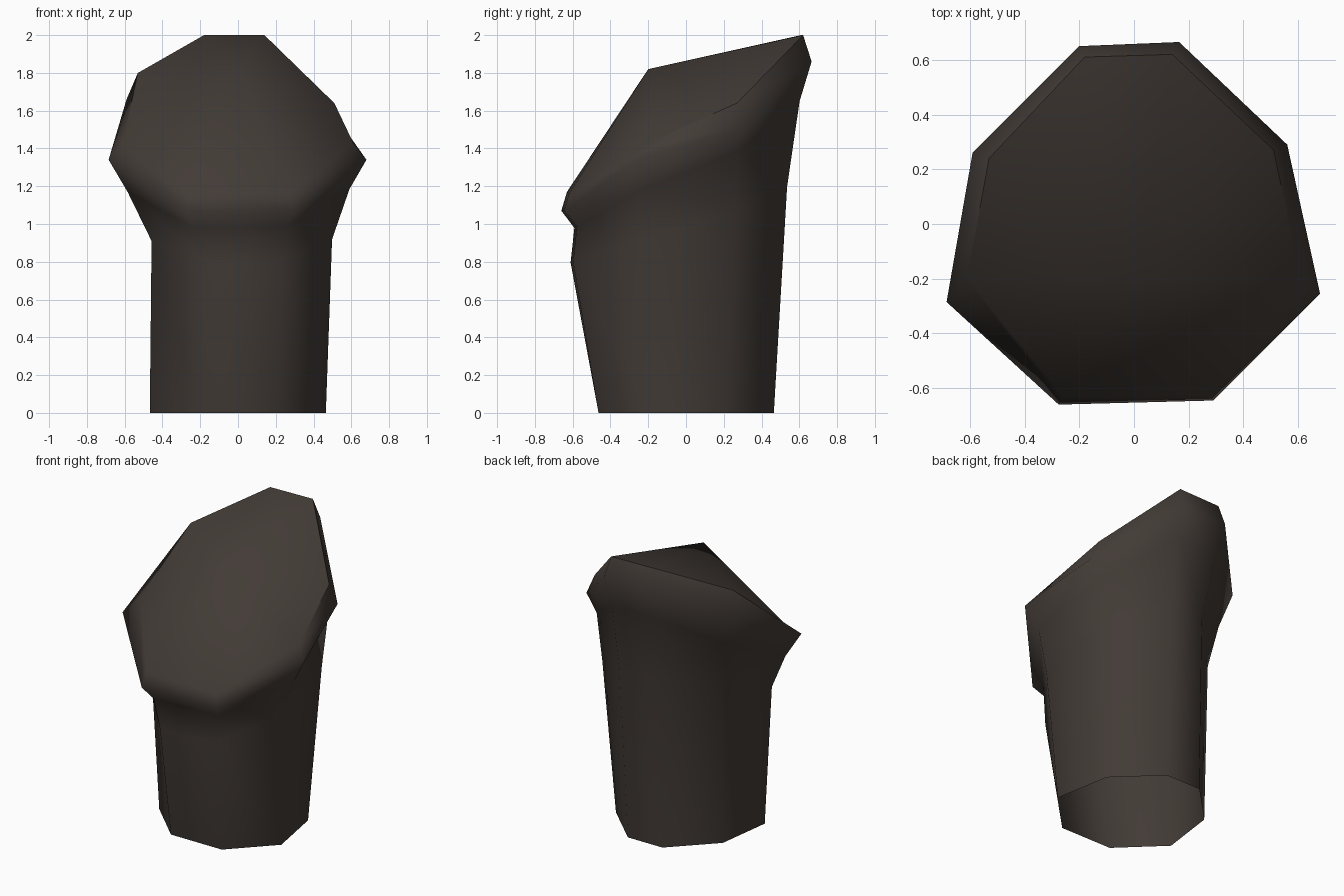
import bpy, bmesh

if "Cube" in bpy.data.objects:
    bpy.data.objects.remove(bpy.data.objects["Cube"])

# Dark weathered material
mat = bpy.data.materials.new("dark warm brown")
mat.diffuse_color = (0.055, 0.044, 0.037, 1)
mat.use_nodes = True
mat.node_tree.nodes["Principled BSDF"].inputs["Base Color"].default_value = mat.diffuse_color

# Uneven octagon outline at the widest part of the head, clockwise from back left
rim = [(-0.20, 0.65), (0.165, 0.665), (0.56, 0.29), (0.68, -0.255),
       (0.29, -0.645), (-0.275, -0.66), (-0.685, -0.285), (-0.59, 0.26)]
rim_z = [1.86, 1.86, 1.51, 1.34, 1.07, 1.07, 1.34, 1.66]
# Edge of the slanted top
top = [(-0.18, 0.61, 2.0), (0.14, 0.62, 2.0), (0.51, 0.27, 1.64), (0.61, -0.20, 1.43),
       (0.27, -0.62, 1.16), (-0.26, -0.63, 1.17), (-0.61, -0.20, 1.43), (-0.53, 0.24, 1.80)]
# Foot outline
foot = [(-0.145, 0.465), (0.12, 0.465), (0.394, 0.204), (0.465, -0.19),
        (0.20, -0.463), (-0.19, -0.463), (-0.467, -0.195), (-0.416, 0.19)]


def tilted(sx, sy, dx, dy, a, b, fixes=()):
    """Scaled copy of the outline on the slanted plane z = a + b*y, with single corners moved."""
    pts = [(x * sx + dx, y * sy + dy, a + b * (y * sy + dy)) for x, y in rim]
    for i, p in fixes:
        pts[i] = p
    return pts


rings = [[(x, y, 0) for x, y in foot],
         # top of shaft
         tilted(0.70, 0.865, 0.022, -0.04, 1.01, 0.35,
                [(2, (0.46, 0.26, 1.06)), (7, (-0.42, 0.22, 1.10))]),
         # underside of head
         tilted(0.86, 0.90, 0.005, 0.003, 1.312, 0.563,
                [(2, (0.497, 0.268, 1.38)), (7, (-0.497, 0.235, 1.41))]),
         # widest rim
         [(x, y, z) for (x, y), z in zip(rim, rim_z)],
         top]

# Shaft and head lofted through the rings, open at the foot, with a raised point on top
bm = bmesh.new()
loops = [[bm.verts.new(p) for p in r] for r in rings]
for lo, hi in zip(loops, loops[1:]):
    for i in range(8):
        j = (i + 1) % 8
        bm.faces.new((lo[i], hi[i], hi[j], lo[j]))
peak = bm.verts.new((0.005, -0.20, 1.82))
for i in range(8):
    bm.faces.new((loops[-1][i], peak, loops[-1][(i + 1) % 8]))
bmesh.ops.recalc_face_normals(bm, faces=bm.faces)
if peak.link_faces[0].normal.z < 0:
    bmesh.ops.reverse_faces(bm, faces=bm.faces)

# Smooth shading, with a hard edge around the slanted top except at the front
for f in bm.faces:
    f.smooth = True
for i in (6, 7, 0, 1, 2, 3):
    bm.edges.get((loops[-1][i], loops[-1][(i + 1) % 8])).smooth = i == 3

mesh = bpy.data.meshes.new("slanted_post")
bm.to_mesh(mesh)
bm.free()
mesh.materials.append(mat)
obj = bpy.data.objects.new("slanted_post", mesh)
bpy.context.collection.objects.link(obj)
